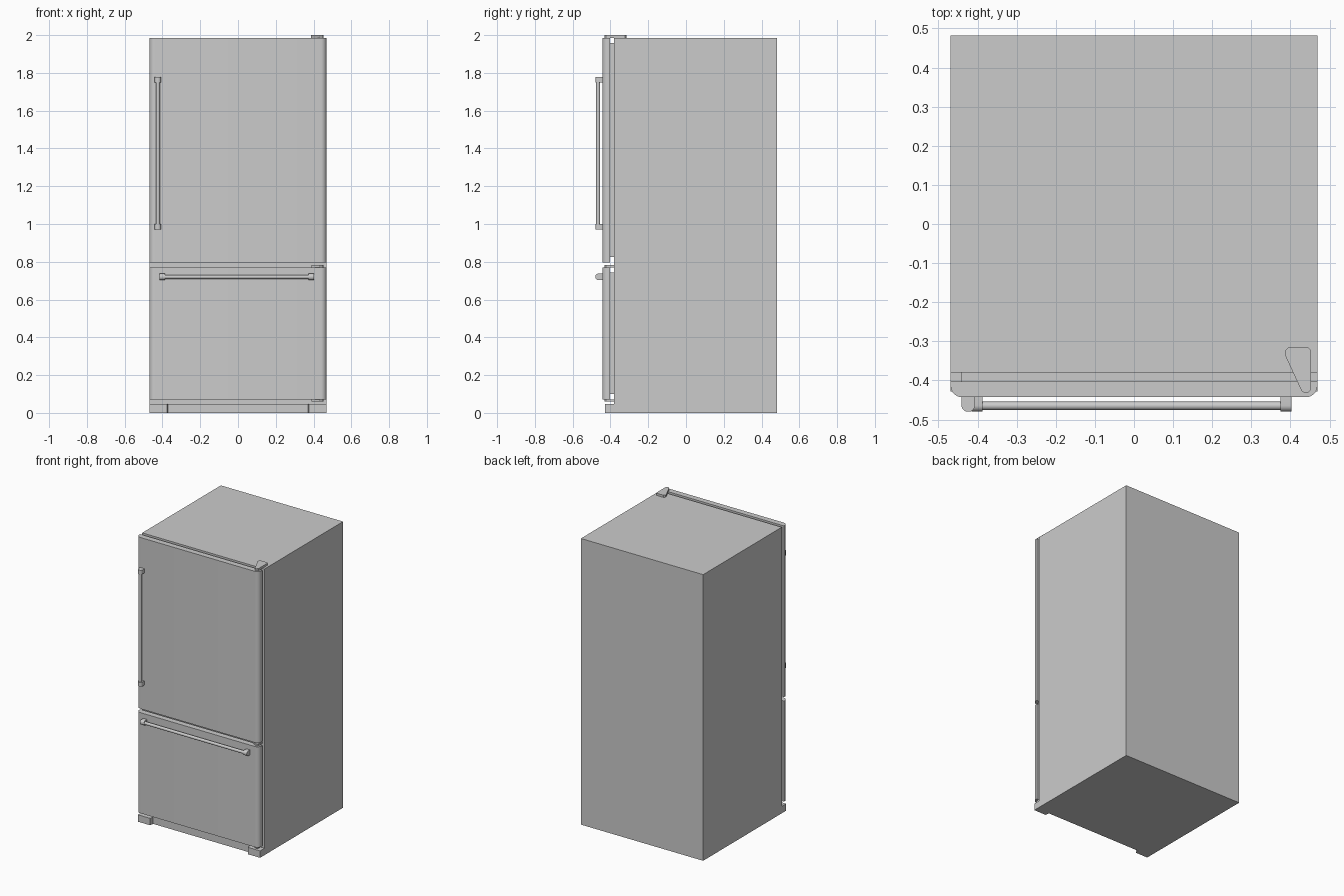
import bpy, bmesh
from math import sin, cos, pi
from mathutils import Vector

if "Cube" in bpy.data.objects:
    bpy.data.objects.remove(bpy.data.objects["Cube"])


def prism(name, profile, axis, lo, hi, smooth=False):
    """Extrude a 2D profile along an axis: profile is (x,y) for 'Z', (z,y) for 'X'."""
    def place(a, b, t):
        return Vector((a, b, t)) if axis == 'Z' else Vector((t, b, a))
    bm = bmesh.new()
    face = bm.faces.new([bm.verts.new(place(a, b, lo)) for a, b in profile])
    ext = bmesh.ops.extrude_face_region(bm, geom=[face])
    verts = [v for v in ext['geom'] if isinstance(v, bmesh.types.BMVert)]
    bmesh.ops.translate(bm, verts=verts, vec=place(0, 0, hi - lo))
    bmesh.ops.recalc_face_normals(bm, faces=bm.faces)
    me = bpy.data.meshes.new(name)
    bm.to_mesh(me)
    bm.free()
    ob = bpy.data.objects.new(name, me)
    bpy.context.collection.objects.link(ob)
    if smooth:
        bpy.ops.object.select_all(action='DESELECT')
        ob.select_set(True)
        bpy.context.view_layer.objects.active = ob
        bpy.ops.object.shade_smooth_by_angle(angle=0.6)
    return ob


def box(name, x0, x1, y0, y1, z0, z1):
    return prism(name, [(x0, y0), (x1, y0), (x1, y1), (x0, y1)], 'Z', z0, z1)


def round_front(a0, a1, front, back, r, n=8):
    """Rectangle whose two front corners are rounded."""
    pts = [(a1, back), (a0, back)]
    for cx, start in ((a0 + r, pi), (a1 - r, 1.5 * pi)):
        for i in range(n + 1):
            t = start + i * pi / 2 / n
            pts.append((cx + r * cos(t), front + r + r * sin(t)))
    return pts


def circle(a, b, r, n=24):
    return [(a + r * cos(2 * pi * i / n), b + r * sin(2 * pi * i / n)) for i in range(n)]


W, FRONT, BODY_Y, BACK, TOP = 0.469, -0.443, -0.38, 0.482, 1.985

# Cabinet and base
box("cabinet", -W, W, BODY_Y, BACK, 0, TOP)
box("kick_plate", -W, W, -0.40, BODY_Y, 0, 0.048)
for side, s in (("left", -1), ("right", 1)):
    prism(side + "_base_foot",
          [(s * W, BODY_Y), (s * W, -0.428), (s * 0.375, -0.428), (s * 0.368, BODY_Y)],
          'Z', 0, 0.048)

# Doors with their inset gaskets
for name, z0, z1 in (("upper_door", 0.797, TOP), ("freezer_drawer", 0.072, 0.77)):
    prism(name, round_front(-W, W, FRONT, -0.403, 0.03), 'Z', z0, z1, True)
    box(name + "_gasket", -0.442, 0.442, -0.403, BODY_Y, z0 + 0.028, z1 - 0.028)

# Hinges on the right-hand side
prism("top_hinge", [(0.386, -0.325), (0.394, -0.316), (0.446, -0.316), (0.453, -0.323),
                    (0.453, -0.424), (0.446, -0.431), (0.434, -0.431), (0.428, -0.426),
                    (0.386, -0.335)], 'Z', TOP, 2.0)
for name, z0, z1 in (("middle_hinge", 0.77, 0.782), ("bottom_hinge", 0.06, 0.072)):
    prism(name, [(0.39, BODY_Y), (0.453, BODY_Y), (0.453, -0.424), (0.446, -0.431),
                 (0.434, -0.431), (0.428, -0.426), (0.39, -0.40)], 'Z', z0, z1)


# Handles: round bar between two round-nosed end posts
def handle(name, axis, centre, lo, hi, post):
    profile = round_front(centre - 0.017, centre + 0.017, -0.48, FRONT, 0.016)
    prism(name + "_post_start", profile, axis, lo, lo + post, True)
    prism(name + "_post_end", profile, axis, hi - post, hi, True)
    prism(name + "_bar", circle(centre, -0.465, 0.0105), axis, lo + post, hi - post, True)


handle("upper_door_handle", 'Z', -0.424, 0.97, 1.777, 0.029)
handle("freezer_handle", 'X', 0.72, -0.416, 0.403, 0.029)
